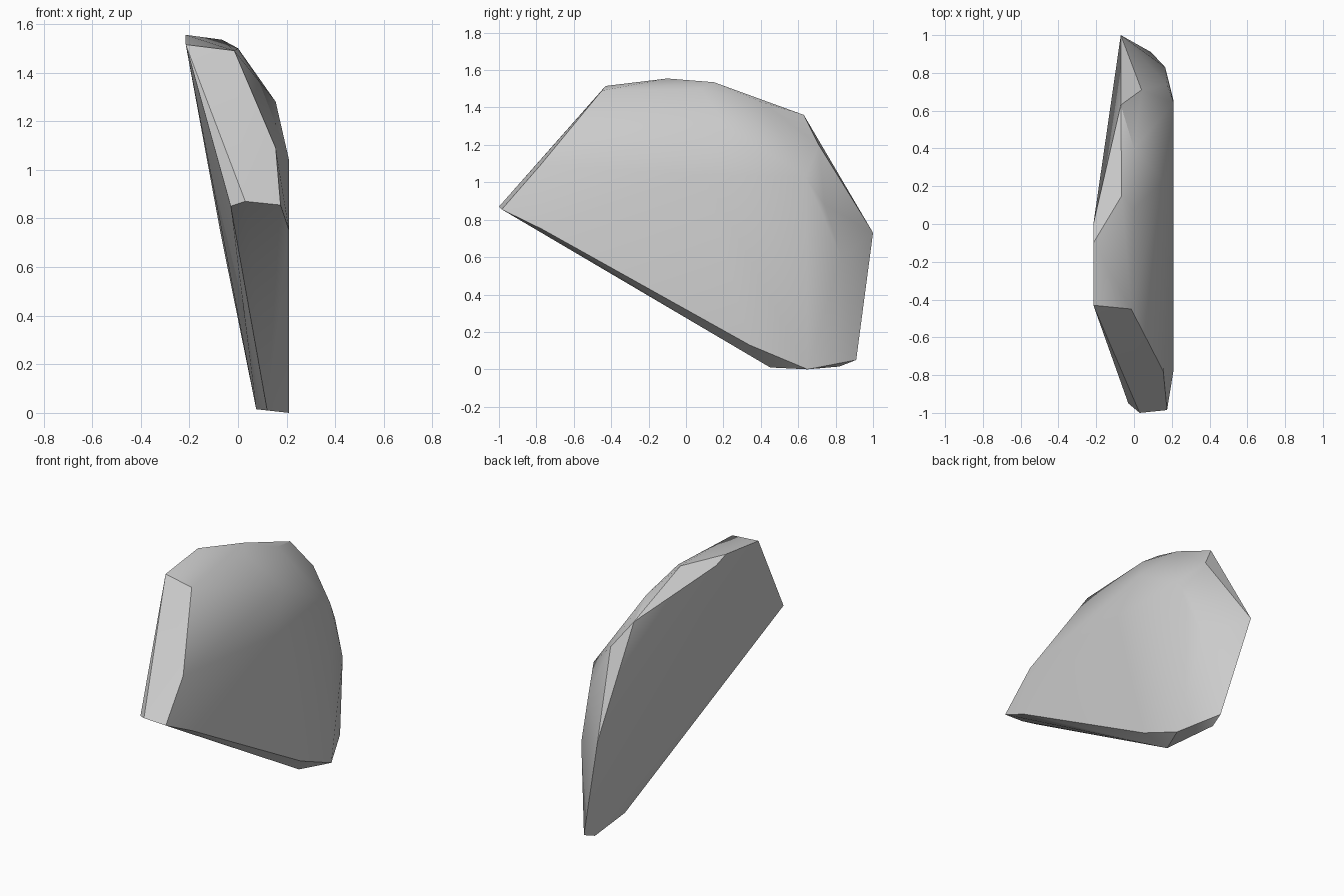
import bpy
import bmesh
from math import radians

# Remove only the default cube
default_cube = bpy.data.objects.get("Cube")
if default_cube:
    bpy.data.objects.remove(default_cube, do_unlink=True)


def make_material(name, colour):
    """One plain flat colour for viewport and render."""
    material = bpy.data.materials.new(name)
    material.use_nodes = True
    material.diffuse_color = colour
    shader = material.node_tree.nodes["Principled BSDF"]
    shader.inputs["Base Color"].default_value = colour
    shader.inputs["Roughness"].default_value = 0.8
    return material


def make_hull(name, corner_groups, material, sharp_angle):
    """Wrap a convex stone skin around groups of corner points."""
    bm = bmesh.new()
    for group in corner_groups:
        for corner in group:
            bm.verts.new(corner)
    result = bmesh.ops.convex_hull(bm, input=bm.verts[:])
    unused = {item for item in result["geom_interior"] + result["geom_unused"]
              if isinstance(item, bmesh.types.BMVert)}
    bmesh.ops.delete(bm, geom=list(unused), context="VERTS")
    bmesh.ops.recalc_face_normals(bm, faces=bm.faces[:])

    mesh = bpy.data.meshes.new(name)
    bm.to_mesh(mesh)
    bm.free()
    mesh.materials.append(material)
    stone = bpy.data.objects.new(name, mesh)
    bpy.context.collection.objects.link(stone)

    # Soft broad faces, crisp chipped edges
    bpy.ops.object.select_all(action="DESELECT")
    stone.select_set(True)
    bpy.context.view_layer.objects.active = stone
    bpy.ops.object.shade_smooth_by_angle(angle=radians(sharp_angle))
    return stone


# Slanted front facet, from the low tip up to the top edge
front_facet = [(-.03, -.95, .85), (.03, -1, .87), (.175, -.985, .855),
               (.155, -.78, 1.09), (-.015, -.45, 1.49), (-.215, -.43, 1.515)]

# Ridge running back along the top
top_ridge = [(-.215, -.1, 1.555), (-.215, 0, 1.52), (-.065, .15, 1.535),
             (0, .08, 1.5), (0, .4, 1.43), (-.07, .63, 1.36), (.04, .71, 1.2)]

# Broad flat left side and its rounded shoulder
left_side = [(.21, -.77, .75), (.21, .34, .13), (.21, .65, 0),
             (.21, .64, 1.03), (.21, .1, 1.04), (.155, .23, 1.28)]

# Rear edge and small chipped foot
rear_and_foot = [(-.07, 1, .73), (.165, .83, .6), (.175, .74, .88),
                 (.09, .91, .05), (.075, .82, .015), (.12, .45, .01)]

stone_grey = make_material("stone grey", (.6, .6, .6, 1))
make_hull("stone_shard", [front_facet, top_ridge, left_side, rear_and_foot],
          stone_grey, sharp_angle=30)
